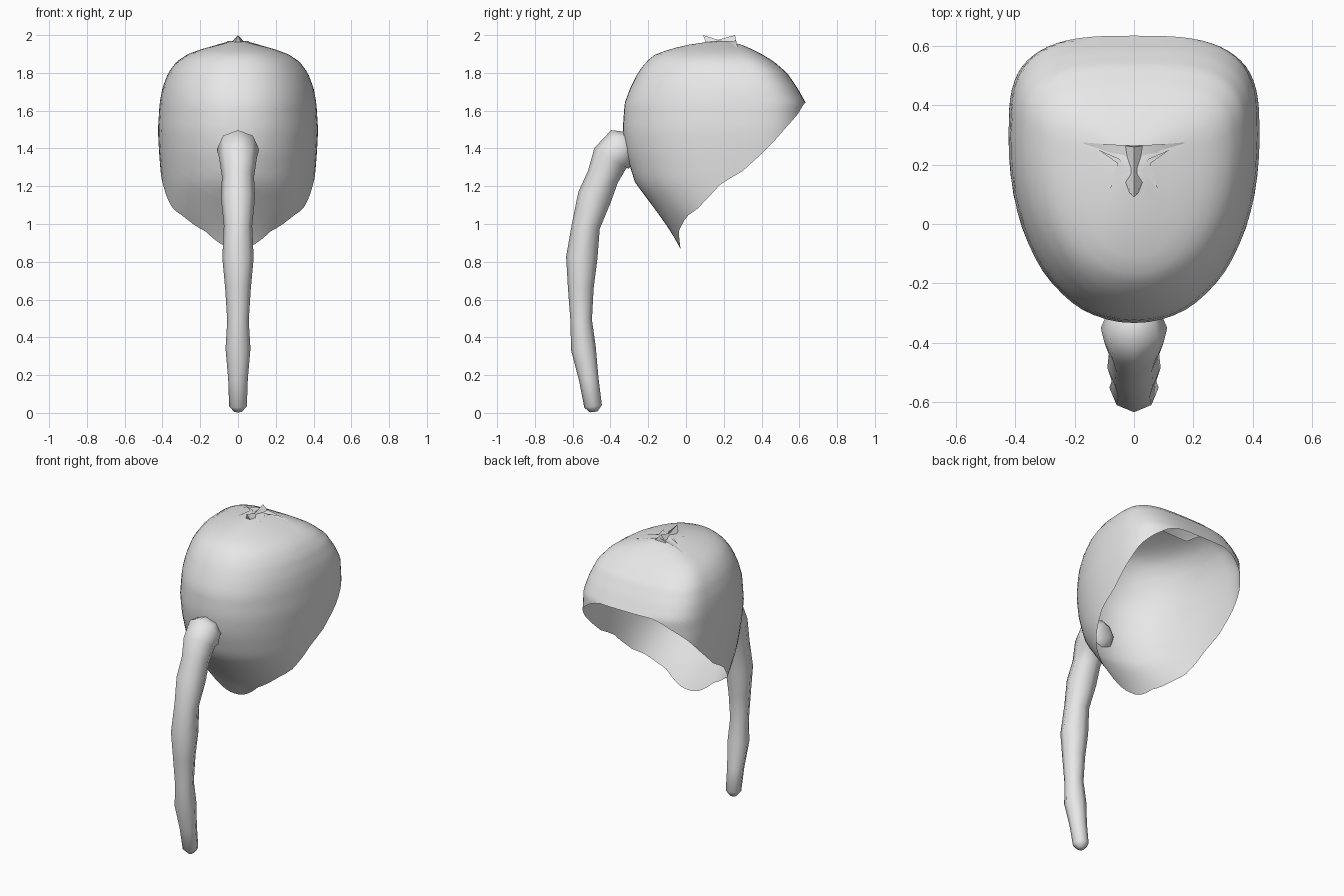
import bpy
import bmesh
from math import sin, cos, pi
from mathutils import Vector

cube = bpy.data.objects.get("Cube")
if cube:
    bpy.data.objects.remove(cube, do_unlink=True)

grey = bpy.data.materials.new("plain light grey")
grey.use_nodes = True
colour = (0.8, 0.8, 0.8, 1)
grey.diffuse_color = colour
for node in grey.node_tree.nodes:
    if node.type == "BSDF_PRINCIPLED":
        node.inputs["Base Color"].default_value = colour


def finish(name, bm, angle, fix_normals=True):
    """Turn a bmesh into a smooth-shaded object."""
    if fix_normals:
        bmesh.ops.recalc_face_normals(bm, faces=bm.faces[:])
    mesh = bpy.data.meshes.new(name)
    bm.to_mesh(mesh)
    bm.free()
    mesh.materials.append(grey)
    obj = bpy.data.objects.new(name, mesh)
    bpy.context.collection.objects.link(obj)
    bpy.ops.object.select_all(action="DESELECT")
    obj.select_set(True)
    bpy.context.view_layer.objects.active = obj
    bpy.ops.object.shade_smooth_by_angle(angle=angle)
    return obj


def bridge(bm, ring_a, ring_b):
    n = len(ring_a)
    for i in range(n):
        j = (i + 1) % n
        bm.faces.new((ring_a[i], ring_a[j], ring_b[j], ring_b[i]))


def lookup(table, key):
    """Linear interpolation in a table sorted by its first column."""
    if key <= table[0][0]:
        return table[0][1:]
    for low, high in zip(table, table[1:]):
        if key <= high[0]:
            t = (key - low[0]) / (high[0] - low[0])
            return [p + (q - p) * t for p, q in zip(low[1:], high[1:])]
    return table[-1][1:]


# Hood sections: height, front y, widest y, half width, back y
SECTIONS = [
    (0.87, -0.03, 0.30, 0.30, 0.635),
    (0.96, -0.08, 0.30, 0.345, 0.635),
    (1.08, -0.165, 0.30, 0.39, 0.635),
    (1.22, -0.27, 0.30, 0.405, 0.635),
    (1.38, -0.32, 0.30, 0.418, 0.635),
    (1.50, -0.335, 0.30, 0.424, 0.635),
    (1.64, -0.325, 0.30, 0.415, 0.635),
    (1.72, -0.295, 0.29, 0.40, 0.59),
    (1.80, -0.255, 0.28, 0.37, 0.535),
    (1.86, -0.21, 0.26, 0.325, 0.465),
    (1.90, -0.16, 0.24, 0.265, 0.40),
    (1.93, -0.07, 0.22, 0.18, 0.34),
    (1.95, 0.02, 0.20, 0.10, 0.29),
    (1.965, 0.12, 0.18, 0.04, 0.23),
]
# Sloping mouth of the hood: height, y
RIM = [(0.87, -0.03), (0.96, -0.04), (1.04, 0.0), (1.08, 0.06),
       (1.22, 0.19), (1.28, 0.30), (1.41, 0.44), (1.58, 0.59), (1.645, 0.63)]


def hood_point(a, z):
    front, mid, width, back = lookup(SECTIONS, z)
    power = 2.15 if cos(a) > 0 else 3.2
    x = abs(sin(a)) ** (2 / power) * width * (1 if sin(a) >= 0 else -1)
    depth = abs(cos(a)) ** (2 / power)
    y = mid + depth * ((front - mid) if cos(a) > 0 else (back - mid))
    return Vector((x, y, z))


def rim_height(a):
    z = 1.64
    while z > 0.87 and hood_point(a, z).y < lookup(RIM, z)[0]:
        z -= 0.002
    return max(z, 0.87)


# Hood: open shell, meridians running from the crown to the mouth
COLS, ROWS, TOP = 64, 28, 1.965
bm = bmesh.new()
angles = [2 * pi * i / COLS for i in range(COLS)]
ends = [rim_height(a) for a in angles]
rings = []
for r in range(ROWS + 1):
    t = (r / ROWS) ** 1.6
    rings.append([bm.verts.new(hood_point(a, TOP + (e - TOP) * t))
                  for a, e in zip(angles, ends)])
for upper, lower in zip(rings, rings[1:]):
    bridge(bm, upper, lower)
crown = bm.verts.new((0, 0.18, 1.97))
for i in range(COLS):
    bm.faces.new((crown, rings[0][(i + 1) % COLS], rings[0][i]))
finish("hood", bm, pi / 3)

# Trunk: octagonal tube along a bent path: y, z, radius
PATH = [(-0.27, 1.40, 0.05), (-0.29, 1.40, 0.085), (-0.35, 1.395, 0.112),
        (-0.40, 1.35, 0.10), (-0.44, 1.25, 0.085), (-0.485, 1.14, 0.09),
        (-0.53, 0.99, 0.075), (-0.552, 0.82, 0.083), (-0.557, 0.66, 0.068),
        (-0.555, 0.49, 0.057), (-0.543, 0.34, 0.066), (-0.515, 0.18, 0.052),
        (-0.492, 0.035, 0.047), (-0.489, 0.005, 0.02)]
SIDES = 8
bm = bmesh.new()
rings = []
for i, (y, z, radius) in enumerate(PATH):
    before, after = PATH[max(i - 1, 0)], PATH[min(i + 1, len(PATH) - 1)]
    tangent = Vector((0, after[0] - before[0], after[1] - before[1])).normalized()
    side = Vector((1, 0, 0))
    up = side.cross(tangent)
    rings.append([bm.verts.new(Vector((0, y, z)) + radius *
                  (side * sin(2 * pi * k / SIDES) + up * cos(2 * pi * k / SIDES)))
                  for k in range(SIDES)])
for a, b in zip(rings, rings[1:]):
    bridge(bm, a, b)
bm.faces.new(rings[0])
bm.faces.new(rings[-1])
finish("trunk", bm, pi / 3)


def strip(name, row_a, row_b):
    """Mirrored strip of quads between two half rows starting at x = 0."""
    bm = bmesh.new()
    full = []
    for row in (row_a, row_b):
        left = [(-x, y, z) for x, y, z in reversed(row[1:])]
        full.append([bm.verts.new(p) for p in left + row])
    for i in range(len(full[0]) - 1):
        bm.faces.new((full[0][i], full[0][i + 1], full[1][i + 1], full[1][i]))
    return finish(name, bm, pi / 6)


# Crown fold: lip overhanging the back of the crown
lip = [(0, 0.265, 1.975), (0.08, 0.268, 1.958), (0.17, 0.275, 1.932), (0.26, 0.31, 1.893)]
root = [(0, 0.12, 1.955), (0.06, 0.14, 1.945), (0.14, 0.17, 1.92), (0.22, 0.22, 1.88)]
strip("crown_fold", lip, root)

# Crown knot: pinched ridge with flaring ends
bm = bmesh.new()
ridge = [bm.verts.new((0, y, z)) for y, z in ((0.09, 2.0), (0.17, 1.975), (0.26, 2.0))]
bases = []
for s in (-1, 1):
    base = [bm.verts.new((s * x, y, z)) for x, y, z in
            ((0.02, 0.11, 1.95), (0.045, 0.17, 1.945), (0.05, 0.265, 1.945))]
    bases.append(base)
    for i in range(2):
        bm.faces.new((ridge[i], ridge[i + 1], base[i + 1], base[i]))
for i in (0, 2):
    bm.faces.new((ridge[i], bases[0][i], bases[1][i]))
finish("crown_knot", bm, pi / 6)

# Side pleats: small pointed folds beside the knot
for s, label in ((1, "left"), (-1, "right")):
    bm = bmesh.new()
    for tip in ((0.12, 0.25, 1.962), (0.08, 0.12, 1.958)):
        corners = [(0.02, 0.18, 1.97), tip, (0.05, 0.22, 1.968)]
        bm.faces.new([bm.verts.new((s * x, y, z)) for x, y, z in corners])
    finish(label + "_crown_pleat", bm, pi / 6)
